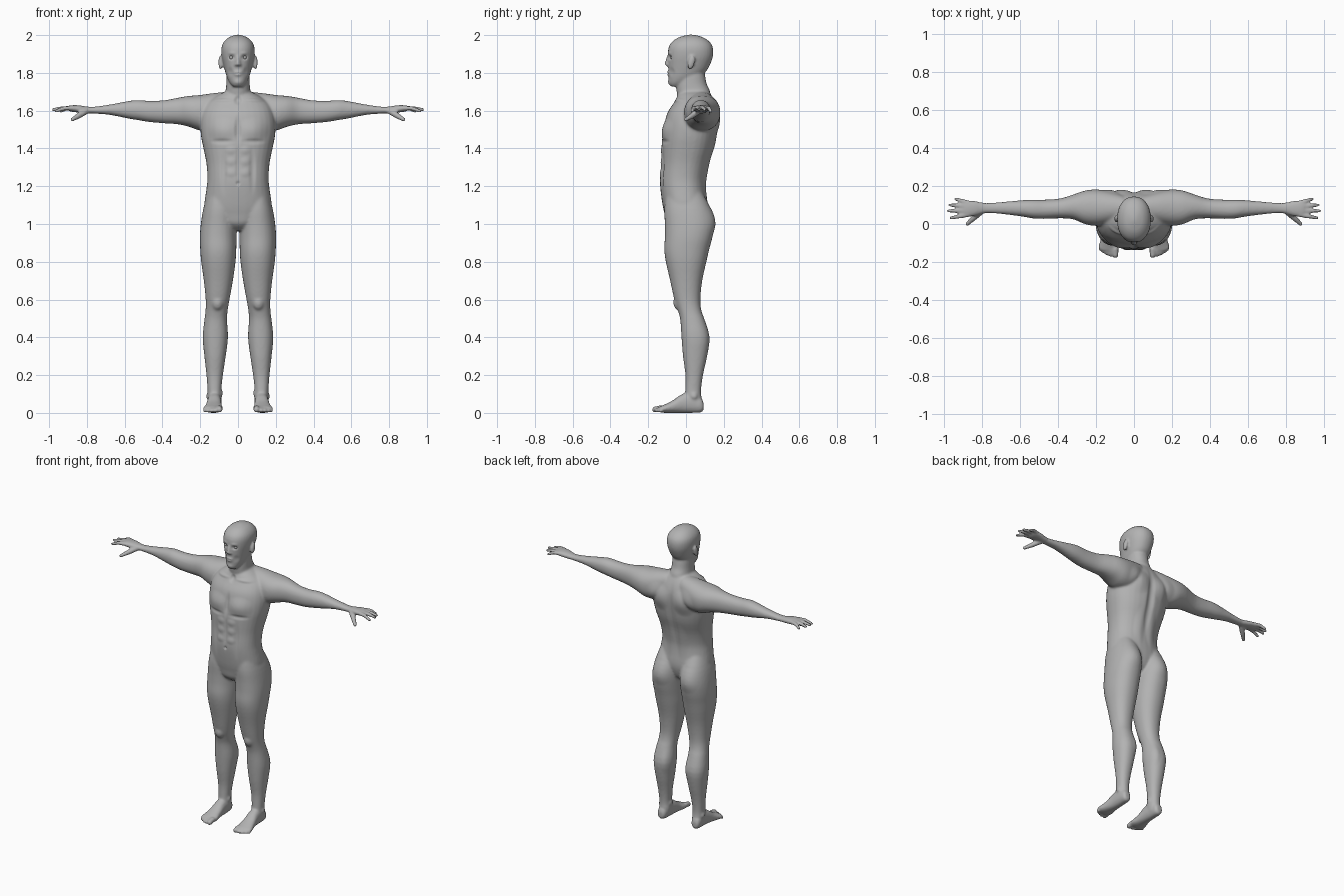
import bpy, bmesh, math
from mathutils import Vector

skin = bpy.data.materials.new("grey_skin")
skin.diffuse_color = (0.45, 0.45, 0.45, 1)
bm = bmesh.new()


def bridge(rings):
    """Skin a list of point rings into a closed tube."""
    rings = [[bm.verts.new(p) for p in ring] for ring in rings]
    n = len(rings[0])
    for r0, r1 in zip(rings, rings[1:]):
        for k in range(n):
            bm.faces.new((r0[k], r0[(k+1) % n], r1[(k+1) % n], r1[k]))
    bm.faces.new(rings[0][::-1])
    bm.faces.new(rings[-1])


def catmull(p0, p1, p2, p3, t):
    return [0.5 * (2*b + (c-a)*t + (2*a-5*b+4*c-d)*t*t + (3*b-a-3*c+d)*t**3)
            for a, b, c, d in zip(p0, p1, p2, p3)]


def loft(axis, rows, side=1, power=2.2, n=32, steps=3):
    """Closed tube along an axis; row = (position, a_min, a_max, b_min, b_max)."""
    fine = []
    for i in range(len(rows) - 1):
        q = [rows[max(0, min(len(rows) - 1, i + k))] for k in (-1, 0, 1, 2)]
        fine += [catmull(*q, s / steps) for s in range(steps)]
    fine.append(rows[-1])
    rings = []
    for t, a0, a1, b0, b1 in fine:
        ring = []
        for k in range(n):
            c, s = math.cos(2*math.pi*k/n), math.sin(2*math.pi*k/n)
            a = (a0+a1)/2 + (a1-a0)/2 * math.copysign(abs(c)**(2/power), c)
            b = (b0+b1)/2 + (b1-b0)/2 * math.copysign(abs(s)**(2/power), s)
            x, y, z = {'x': (t, a, b), 'y': (a, t, b), 'z': (a, b, t)}[axis]
            ring.append((x*side, y, z))
        rings.append(ring)
    bridge(rings)


def sym(rows):
    return [(z, -w, w, y0, y1) for z, w, y0, y1 in rows]


def blob(c, r, lean=0):
    """Ellipsoid; lean shifts its top along y."""
    rings = []
    for i in range(9):
        h, w = -math.cos(math.pi*(i+.3)/8.6), math.sin(math.pi*(i+.3)/8.6)
        rings.append([(c[0] + r[0]*w*math.cos(k*math.pi/6),
                       c[1] + r[1]*w*math.sin(k*math.pi/6) + lean*h,
                       c[2] + r[2]*h) for k in range(12)])
    bridge(rings)


def chain(points, side=1):
    """Finger-like run of tapered tubes with round joints; point = (x, y, z, radius)."""
    pts = [(Vector((x*side, y, z)), r) for x, y, z, r in points]
    for p, r in pts:
        blob(p, (r, r, r))
    for (p, r), (q, t) in zip(pts, pts[1:]):
        u = (q - p).orthogonal().normalized()
        w = (q - p).normalized().cross(u)
        ang = [k*math.pi/6 for k in range(12)]
        bridge([[c + (u*math.cos(a) + w*math.sin(a))*rad for a in ang]
                for c, rad in ((p, r), (q, t))])


# torso
loft('z', sym([
    (0.965, .04, -.06, .05), (1.00, .11, -.10, .09), (1.05, .16, -.113, .11),
    (1.10, .178, -.124, .115), (1.18, .168, -.135, .106), (1.24, .162, -.138, .105),
    (1.32, .167, -.132, .122), (1.40, .183, -.13, .15), (1.46, .195, -.126, .163),
    (1.53, .20, -.115, .172), (1.59, .19, -.098, .17), (1.64, .165, -.066, .155),
    (1.68, .11, -.045, .135), (1.70, .07, -.03, .12)]), power=2.3)
# neck
loft('z', sym([(1.62, .078, -.03, .14), (1.70, .066, -.05, .128), (1.74, .062, -.05, .11),
               (1.79, .060, -.04, .10), (1.83, .055, -.02, .09)]))
# head
loft('z', sym([
    (1.728, .026, -.082, -.02), (1.745, .042, -.091, .02), (1.775, .058, -.092, .07),
    (1.81, .069, -.093, .108), (1.85, .079, -.095, .13), (1.89, .087, -.096, .143),
    (1.93, .088, -.093, .143), (1.96, .078, -.078, .129), (1.985, .054, -.045, .097),
    (1.998, .024, -.005, .06), (2.002, .006, .015, .035)]))
# nose, lips and chin
chain([(0, -.094, 1.885, .008), (0, -.104, 1.848, .010)])
for s in (1, -1):
    blob((s*.011, -.097, 1.843), (.008, .010, .007))
blob((0, -.092, 1.803), (.022, .010, .006))
blob((0, -.091, 1.791), (.019, .010, .006))
blob((0, -.085, 1.752), (.020, .012, .013))

for s in (1, -1):
    # ear
    blob((s*.093, .028, 1.855), (.011, .019, .037), .007)
    # arm and palm
    loft('x', [
        (.06, .02, .15, 1.56, 1.70), (.13, .0, .172, 1.50, 1.693),
        (.20, -.01, .182, 1.495, 1.683), (.26, .0, .175, 1.515, 1.678),
        (.32, .025, .155, 1.528, 1.668), (.39, .03, .134, 1.533, 1.655),
        (.47, .027, .128, 1.54, 1.652), (.53, .029, .128, 1.55, 1.656),
        (.58, .038, .126, 1.558, 1.651), (.68, .051, .117, 1.578, 1.632),
        (.76, .057, .111, 1.584, 1.621), (.80, .054, .113, 1.586, 1.622),
        (.84, .042, .121, 1.59, 1.628), (.88, .037, .124, 1.594, 1.629),
        (.90, .045, .12, 1.602, 1.625)], s)
    # fingers
    for y0, y1, x1, z1 in ((.048, .032, .963, 1.598), (.071, .069, .977, 1.606),
                           (.093, .100, .968, 1.604), (.113, .131, .938, 1.597)):
        chain([(.875, y0, 1.613, .0125), ((.875+x1)/2, (y0+y1)/2, 1.613, .0115),
               (x1, y1, z1, .009)], s)
    # thumb
    chain([(.805, .065, 1.597, .017), (.845, .030, 1.572, .015), (.877, .0, 1.553, .0105)], s)
    # leg
    loft('z', [
        (1.17, .03, .16, -.105, .085), (1.08, .012, .184, -.115, .132),
        (1.0, .008, .197, -.112, .15), (.93, .008, .202, -.112, .14),
        (.865, .009, .2, -.115, .123), (.8, .013, .195, -.107, .108),
        (.7, .027, .181, -.084, .086), (.6, .045, .171, -.062, .076),
        (.54, .055, .172, -.042, .082), (.49, .058, .178, -.03, .1),
        (.4, .053, .187, -.024, .125), (.3, .065, .178, -.016, .112),
        (.2, .08, .167, -.003, .09), (.12, .088, .161, -.004, .08),
        (.07, .086, .16, -.005, .083), (.03, .092, .156, .0, .085)], s)
    # kneecap and ankle bones
    blob((s*.108, -.04, .585), (.032, .028, .042))
    blob((s*.092, .035, .105), (.013, .018, .02))
    blob((s*.157, .042, .09), (.012, .018, .02))
    # foot
    loft('y', [
        (.093, .112, .142, .018, .05), (.08, .098, .155, .003, .08),
        (.03, .09, .16, 0, .11), (-.02, .088, .163, .0, .10),
        (-.07, .085, .172, .0, .066), (-.11, .079, .183, 0, .046),
        (-.138, .086, .18, .003, .034)], s)
    # toes
    for x, y, r in ((.098, -.163, .0165), (.122, -.162, .0115), (.142, -.155, .011),
                    (.160, -.145, .0105), (.175, -.133, .010)):
        chain([(x, -.11, .022, r), (x, (y-.11)/2, .024, r), (x, y, r+.001, r)], s)

# fuse all parts into one skin
mesh = bpy.data.meshes.new("body")
bmesh.ops.recalc_face_normals(bm, faces=bm.faces[:])
bm.to_mesh(mesh)
bm.free()
body = bpy.data.objects.new("body", mesh)
bpy.context.collection.objects.link(body)
bpy.context.view_layer.objects.active = body
body.select_set(True)


def modify(kind, **settings):
    mod = body.modifiers.new("step", kind)
    for key, value in settings.items():
        setattr(mod, key, value)
    bpy.ops.object.modifier_apply(modifier=mod.name)


modify('REMESH', mode='VOXEL', voxel_size=0.0065)
modify('SMOOTH', factor=0.5, iterations=2)
cos = [v.co.copy() for v in body.data.vertices]
soft = body.vertex_groups.new(name="soft")
soft.add([i for i, c in enumerate(cos) if abs(c.x) < .79 and .09 < c.z < 1.73], 1, 'REPLACE')
modify('SMOOTH', factor=0.5, iterations=8, vertex_group="soft")
cos = [v.co.copy() for v in body.data.vertices]


def brush(c, r, push):
    """Soft sculpting dab, mirrored when off centre."""
    near = [p for p in cos if abs(p[2] - c[2]) < r[2]]
    for s in ((1, -1) if c[0] else (1,)):
        vec = Vector((push[0]*s, push[1], push[2]))
        for p in near:
            d = ((p[0]-c[0]*s)/r[0])**2 + ((p[1]-c[1])/r[1])**2 + ((p[2]-c[2])/r[2])**2
            if d < 1:
                p += vec * (1-d)**2


# eye sockets, brow, cheeks and mouth line
brush((.034, -.087, 1.882), (.024, .04, .017), (0, .013, 0))
brush((.034, -.09, 1.904), (.030, .04, .012), (0, -.004, 0))
brush((.042, -.08, 1.805), (.020, .04, .03), (0, .005, 0))
brush((0, -.10, 1.797), (.026, .03, .007), (0, .006, 0))
# chest, breastbone and collarbones
brush((.085, -.11, 1.50), (.095, .1, .07), (0, -.012, 0))
brush((.085, -.12, 1.437), (.085, .1, .018), (0, .006, 0))
brush((0, -.12, 1.50), (.022, .1, .10), (0, .010, 0))
brush((.10, -.06, 1.655), (.09, .07, .014), (0, -.006, .003))
brush((0, -.06, 1.655), (.025, .06, .03), (0, .012, 0))
# stomach and navel
brush((0, -.135, 1.31), (.016, .1, .14), (0, .006, 0))
brush((.075, -.12, 1.28), (.022, .1, .15), (0, .006, 0))
for z in (1.27, 1.33, 1.39):
    brush((.038, -.13, z), (.036, .1, .028), (0, -.004, 0))
brush((0, -.135, 1.215), (.012, .05, .014), (0, .010, 0))
# shoulder blades, spine and small of back
brush((.095, .17, 1.55), (.09, .1, .10), (0, .016, 0))
brush((0, .16, 1.43), (.035, .1, .27), (0, -.012, 0))
brush((.045, .11, 1.26), (.045, .1, .14), (0, .006, 0))
# seat and calves
brush((.10, .14, 1.02), (.09, .1, .09), (0, .007, 0))
brush((.075, .12, .41), (.04, .1, .10), (0, .005, 0))
body.data.vertices.foreach_set("co", [f for p in cos for f in p])
body.data.update()
modify('SMOOTH', factor=0.5, iterations=1)
bpy.ops.object.shade_smooth()
body.data.materials.clear()
body.data.materials.append(skin)

# eyes
for s, label in ((1, "left"), (-1, "right")):
    bpy.ops.mesh.primitive_uv_sphere_add(segments=20, ring_count=12, radius=.0125,
                                         location=(s*.034, -.070, 1.882))
    eye = bpy.context.object
    eye.name = label + "_eye"
    eye.data.materials.append(skin)
    bpy.ops.object.shade_smooth()
